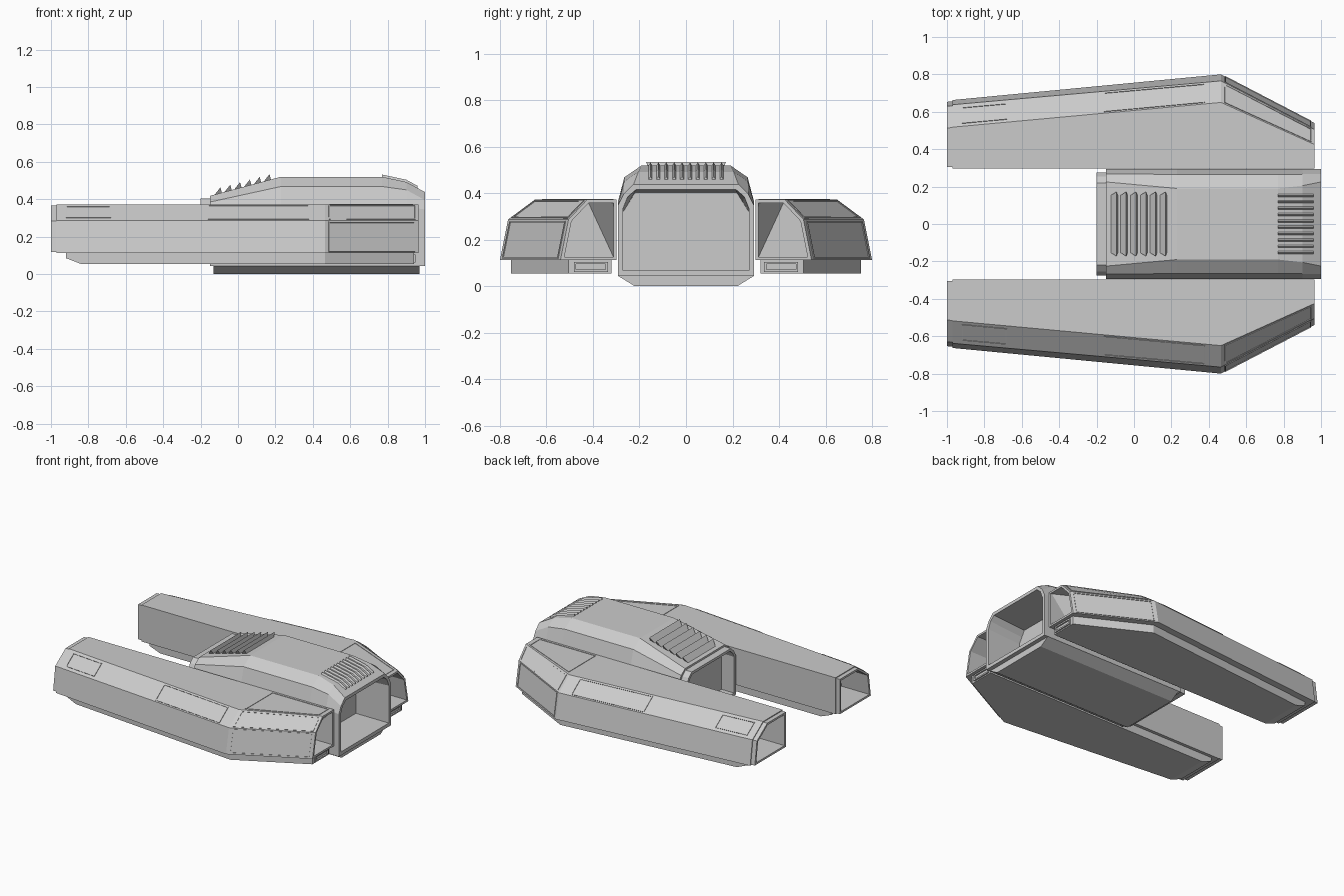
import bpy, bmesh
from mathutils import Vector

if "Cube" in bpy.data.objects:
    bpy.data.objects.remove(bpy.data.objects["Cube"])


def make(name, verts, faces, mirror=False):
    me = bpy.data.meshes.new(name)
    bm = bmesh.new()
    vs = [bm.verts.new(v) for v in verts]
    for f in faces:
        bm.faces.new([vs[i] for i in f])
    bmesh.ops.recalc_face_normals(bm, faces=bm.faces)
    bm.to_mesh(me)
    bm.free()
    ob = bpy.data.objects.new(name, me)
    bpy.context.collection.objects.link(ob)
    if mirror:
        m = ob.modifiers.new("both_sides", "MIRROR")
        m.use_axis = (False, True, False)
        m.use_mirror_merge = False
    return ob


def loft(name, rings, mirror=False, end_cap=None):
    """Skin equal-length rings of 3D points and close both ends."""
    n = len(rings[0])
    verts = [p for r in rings for p in r]
    faces = [(k * n + i, k * n + (i + 1) % n, (k + 1) * n + (i + 1) % n, (k + 1) * n + i)
             for k in range(len(rings) - 1) for i in range(n)]
    faces.append(tuple(range(n)))
    base = (len(rings) - 1) * n
    for f in end_cap or [range(n)]:
        faces.append(tuple(base + i for i in f))
    return make(name, verts, faces, mirror)


def inset(poly, d):
    """Offset a counter-clockwise 2D outline inwards."""
    out = []
    for i, p in enumerate(poly):
        p, a, b = Vector(p), Vector(poly[i - 1]), Vector(poly[(i + 1) % len(poly)])
        e1, e2 = (p - a).normalized(), (b - p).normalized()
        n1, n2 = Vector((-e1.y, e1.x)), Vector((-e2.y, e2.x))
        out.append(tuple(p + (n1 + n2) * d / (1 + n1.dot(n2))))
    return out


def at(x, poly):
    return [(x, y, z) for y, z in poly]


def lerp_table(table, x):
    for a, b in zip(table, table[1:]):
        if x <= b[0]:
            break
    t = (x - a[0]) / (b[0] - a[0])
    return [p + (q - p) * t for p, q in zip(a[1:], b[1:])]


# side pods: x, y of lower edge, shoulder, roof edge
POD = [(-1.0, .66, .635, .515), (.465, .80, .765, .65), (.965, .54, .505, .425)]


def pod(x):
    lo, sh, top = lerp_table(POD, x)
    return [(.298, .112), (lo, .112), (sh, .287), (top, .372), (.298, .372)]


front = inset(pod(.965), .014)
pocket = at(.75, front)
pocket[4] = (.955,) + front[4]
loft("side_pod", [
    at(-.78, inset(pod(-1), .02)), at(-1, inset(pod(-1), .02)), at(-1, inset(pod(-1), .006)),
    at(-.97, inset(pod(-.97), .006)), at(-.97, pod(-.97)), at(.465, pod(.465)),
    at(.965, pod(.965)), at(.965, front), pocket],
    True, [(0, 1, 2, 3), (0, 3, 4)])

# lower hull beneath each pod
hull = []
for x, z in ((-.92, .085), (-.84, .054), (.465, .054), (.94, .054)):
    yo = pod(x)[1][0] - .048
    hull.append(at(x, [(.32, z), (yo, z), (yo, .115), (.32, .115)]))
loft("pod_lower_hull", hull, True)


def frame(name, corners, w, h):
    """Raised thin border around a quad lying on a pod face."""
    c = [Vector(p) for p in corners]
    mid = sum(c, Vector()) / 4
    n = (c[2] - c[0]).cross(c[3] - c[1]).normalized()
    if n.dot(mid - Vector((0, .4, .2))) < 0:
        n = -n
    inner = []
    for i, p in enumerate(c):
        a, b = (c[i - 1] - p).normalized(), (c[(i + 1) % 4] - p).normalized()
        inner.append(p + (a + b) * w / a.cross(b).length)
    loops = [[p - n * .003 for p in c], [p + n * h for p in c],
             [p + n * h for p in inner], [p - n * .003 for p in inner]]
    verts = [p for l in loops for p in l]
    faces = [(k * 4 + i, k * 4 + (i + 1) % 4, (k + 1) % 4 * 4 + (i + 1) % 4, (k + 1) % 4 * 4 + i)
             for k in range(4) for i in range(4)]
    make(name, verts, faces, True)


def on_pod(x, a, t):
    p, q = Vector(pod(x)[a]), Vector(pod(x)[a + 1])
    r = p.lerp(q, t)
    return (x, r.x, r.y)


def patch(x0, x1, a, t0, t1):
    return [on_pod(x0, a, t0), on_pod(x1, a, t0), on_pod(x1, a, t1), on_pod(x0, a, t1)]


# trim borders on the pod faces
for name, x0, x1, a, t0, t1 in (
        ("rear_window_frame", -.92, -.68, 2, .15, .88),
        ("shoulder_panel_frame", -.16, .38, 2, .06, .94),
        ("front_shoulder_frame", .485, .95, 2, .06, .94),
        ("front_side_frame", .485, .945, 1, .04, .96)):
    frame(name, patch(x0, x1, a, t0, t1), .006, .004)
frame("roof_panel_frame", [(.49, .312, .372), (.935, .312, .372),
                           (.935, .425, .372), (.49, .62, .372)], .007, .003)
frame("front_slot_frame", [(.94, .335, .062), (.94, .482, .062),
                           (.94, .482, .105), (.94, .335, .105)], .01, .01)

# centre body: x, roof half width, roof z, shoulder half width, shoulder z, wall top z
BODY = [(-.15, .225, .418, .268, .385, .34), (.23, .19, .52, .265, .468, .362),
        (.77, .19, .52, .265, .468, .362), (.90, .205, .492, .266, .45, .36),
        (1.0, .225, .438, .268, .395, .345)]


def both(half):
    return half + [(-y, z) for y, z in reversed(half)]


def body(x):
    yt, zt, ys, zs, zw = lerp_table(BODY, x)
    return both([(.293, .043), (.293, zw), (ys, zs), (yt, zt)])


neck = both([(.275, .055), (.275, .335), (.255, .375), (.22, .405)])
mouth = both([(.27, .068), (.27, .335), (.25, .385), (.215, .415)])
back = both([(.27, .068), (.27, .32), (.245, .36), (.22, .40)])
loft("centre_body", [at(-.1, inset(neck, .018)), at(-.2, inset(neck, .018)), at(-.2, neck),
                     at(-.15, neck)] + [at(b[0], body(b[0])) for b in BODY]
     + [at(1, mouth), at(.74, back)])

# tapered keel
keel = both([(.22, .0), (.29, .043)])
loft("keel", [at(-.13, keel), at(.97, keel)])

# cross louvres on the sloped rear roof
for i in range(6):
    x = -.13 + i * .0525
    z0, z1 = (lerp_table(BODY, x + d)[1] - .006 for d in (0, .045))
    rings = [[(x, s * .15, z0), (x + .045, s * .15, z1), (x + .036, s * .172, z0 + .046)]
             for s in (-1, 1)]
    loft("rear_louvre", rings)

# lengthwise fins on the front roof
for i in range(10):
    y = -.153 + i * .034
    rings = []
    for x in (.77, .90, .96):
        z = lerp_table(BODY, x)[1]
        rings.append([(x, y - .011, z - .005), (x, y + .011, z - .005), (x, y, z + .012)])
    loft("front_fin", rings)
